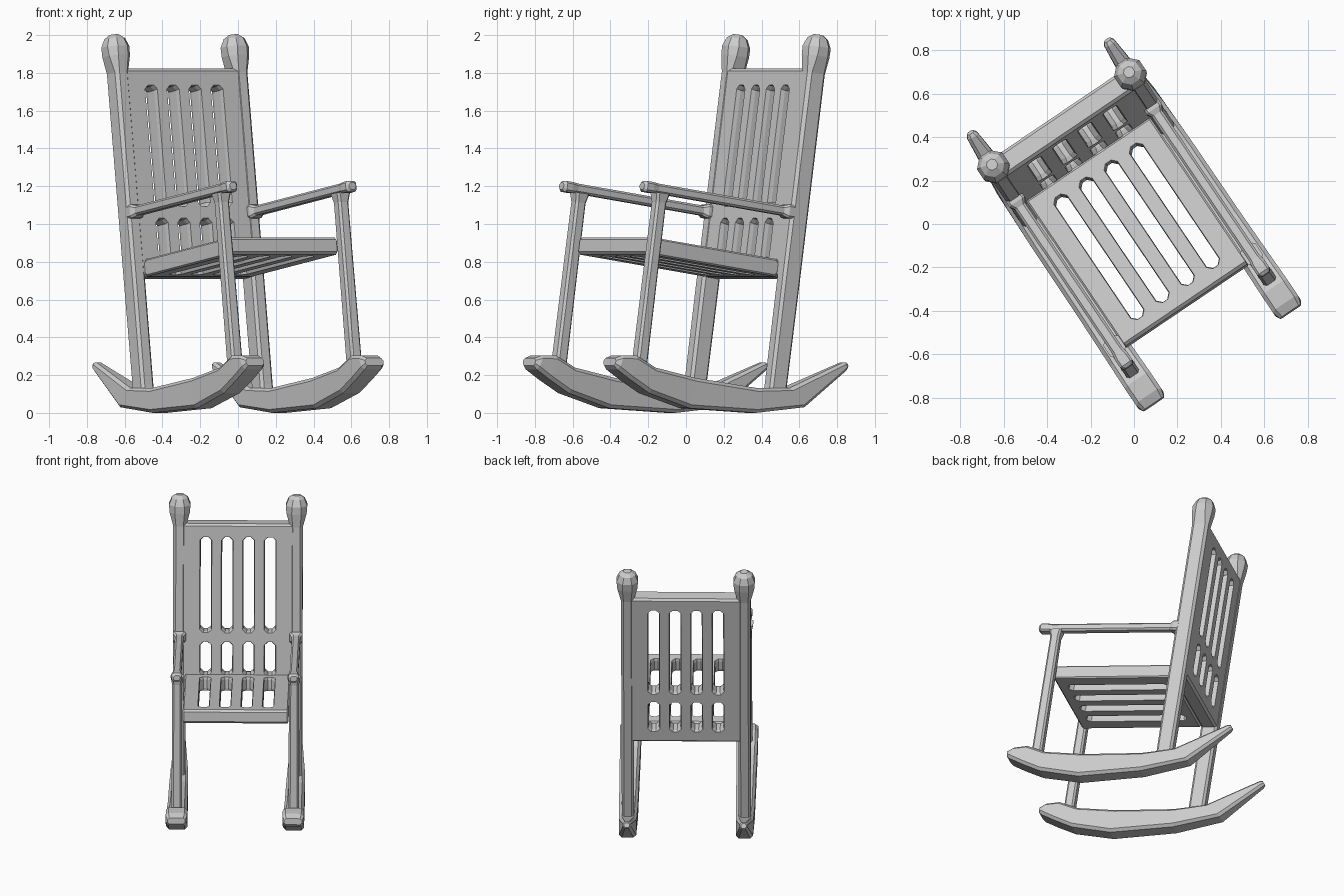
import bpy, bmesh
from math import radians
from mathutils import Vector as V, Matrix

if "Cube" in bpy.data.objects:
    bpy.data.objects.remove(bpy.data.objects["Cube"])

# The whole chair is turned about z; everything above the rockers leans back
TURN = Matrix.Translation((-0.007, -0.005, 0)) @ Matrix.Rotation(radians(34), 4, 'Z')
LEAN = TURN @ Matrix.Rotation(radians(-8.3), 4, 'X')


def add_loft(bm, rings, M):
    """Skin a chain of chamfered rectangles: (centre, half axis a, half axis b, chamfer)."""
    prev = first = None
    for c, a, b, ch in rings:
        c, a, b = V(c), V(a), V(b)
        A, B = 1 - ch / a.length, 1 - ch / b.length
        uv = [(1, -B), (1, B), (A, 1), (-A, 1), (-1, B), (-1, -B), (-A, -1), (A, -1)]
        ring = [bm.verts.new(M @ (c + a * p + b * q)) for p, q in uv]
        if prev:
            for i in range(8):
                j = (i + 1) % 8
                bm.faces.new((prev[i], prev[j], ring[j], ring[i]))
        else:
            first = ring
        prev = ring
    bm.faces.new(first[::-1])
    bm.faces.new(prev)


def make(name, lofts, M=LEAN):
    bm = bmesh.new()
    for rings in lofts:
        add_loft(bm, rings, M)
    bmesh.ops.recalc_face_normals(bm, faces=bm.faces)
    me = bpy.data.meshes.new(name)
    bm.to_mesh(me)
    bm.free()
    ob = bpy.data.objects.new(name, me)
    bpy.context.collection.objects.link(ob)
    return ob


def cut(ob, lofts):
    """Cut slots out of a board and bake the result."""
    cutter = make("slot_cutter", lofts)
    cutter.hide_render = True
    mod = ob.modifiers.new("slots", 'BOOLEAN')
    mod.object, mod.operation, mod.solver = cutter, 'DIFFERENCE', 'EXACT'
    dg = bpy.context.evaluated_depsgraph_get()
    me = bpy.data.meshes.new_from_object(ob.evaluated_get(dg))
    ob.modifiers.clear()
    ob.data = me
    bpy.data.objects.remove(cutter)


def board(half, y, z, hy, hz, ch):
    """Board running across the chair, with chamfered long edges and ends."""
    e = ch * 0.6
    return [((x, y, z), (0, hy - d, 0), (0, 0, hz - d), ch)
            for x, d in ((-half, e), (-half + e, 0), (half - e, 0), (half, e))]


SLOTS = (-0.21, -0.07, 0.07, 0.21)
FLARE = ((-0.075, 0.044), (-0.03, 0.034), (0.03, 0.034), (0.075, 0.044))

# Slatted seat
seat = make("seat", [board(0.345, -0.16, 0.811, 0.412, 0.046, 0.014)])
cut(seat, [[((x, -0.16, 0.811 + d), (w, 0, 0), (0, 0.305 + w, 0), 0.022) for d, w in FLARE]
           for x in SLOTS])

# Slatted back with a cross rail at arm height
back = make("back_panel", [board(0.385, 0.298, 1.322, 0.053, 0.557, 0.014)])
cut(back, [[((x, 0.298 + d, z), (w, 0, 0), (0, 0, h + w), 0.022) for d, w in FLARE]
           for x in SLOTS for z, h in ((1.465, 0.287), (0.962, 0.076))])

# Rocker outline: top (y, z), bottom (y, z), half width
ROCKER = [((-0.735, 0.29), (-0.742, 0.25), 0.058),
          ((-0.69, 0.305), (-0.725, 0.23), 0.07),
          ((-0.6, 0.303), (-0.64, 0.175), 0.07),
          ((-0.48, 0.24), (-0.52, 0.105), 0.068),
          ((-0.22, 0.185), (-0.26, 0.025), 0.064),
          ((0.17, 0.132), (0.165, 0.0), 0.062),
          ((0.385, 0.132), (0.48, 0.03), 0.056),
          ((0.745, 0.268), (0.765, 0.225), 0.028),
          ((0.765, 0.268), (0.778, 0.24), 0.018)]

# Back post and its finial: height, half width, half depth, chamfer
POST = [(0.12, 0.042, 0.056, 0.015), (0.19, 0.04, 0.054, 0.015),
        (0.75, 0.04, 0.056, 0.015), (1.86, 0.042, 0.056, 0.018),
        (1.95, 0.066, 0.068, 0.035), (2.0, 0.07, 0.07, 0.04),
        (2.045, 0.052, 0.052, 0.03), (2.066, 0.024, 0.024, 0.013)]

# Armrest: depth position, half width, half height
ARM = [(-0.7, 0.022, 0.018), (-0.685, 0.034, 0.029), (-0.645, 0.034, 0.029),
       (-0.61, 0.028, 0.026), (0.2, 0.028, 0.026), (0.225, 0.042, 0.036),
       (0.26, 0.042, 0.036)]

# Front leg: height, half size
LEG = [(0.13, 0.04), (0.19, 0.034), (1.04, 0.032), (1.09, 0.042)]

for side, s in (("left", -0.381), ("right", 0.381)):
    rings = []
    for t, b, w in ROCKER:
        t, b = V((s, *t)), V((s, *b))
        h = (t - b) / 2
        rings.append(((t + b) / 2, (w, 0, 0), h, min(0.018, h.length * 0.6, w * 0.6)))
    make(side + "_rocker", [rings], TURN)
    make(side + "_back_post",
         [[((s, 0.298, z), (w, 0, 0), (0, d, 0), c) for z, w, d, c in POST]])
    make(side + "_armrest",
         [[((s, y, 1.112), (w, 0, 0), (0, 0, h), 0.011) for y, w, h in ARM]])
    make(side + "_front_leg",
         [[((s, -0.58, z), (w, 0, 0), (0, w, 0), 0.012) for z, w in LEG]])
